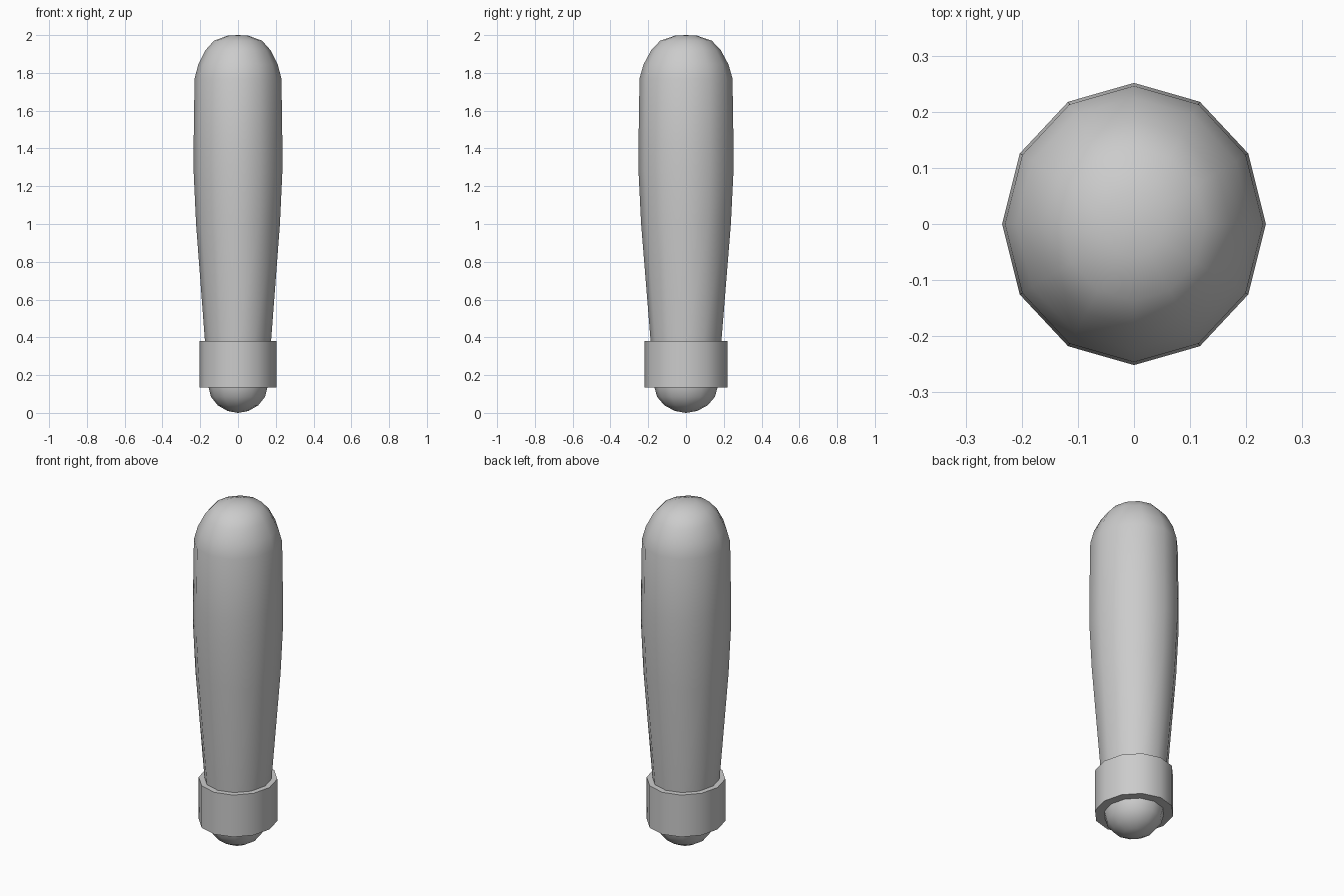
import bpy, bmesh, math

old = bpy.data.objects.get("Cube")
if old:
    bpy.data.objects.remove(old, do_unlink=True)

SIDES = 12
DEPTH = 1.07  # the cross-section is slightly deeper than wide

grey = bpy.data.materials.new("light_grey")
grey.use_nodes = True
colour = (0.6, 0.6, 0.6, 1)
grey.diffuse_color = colour
grey.node_tree.nodes["Principled BSDF"].inputs["Base Color"].default_value = colour


def lathe(name, profile, closed=False):
    """Spin a (radius, height) profile into a twelve-sided solid."""
    bm = bmesh.new()
    verts = [bm.verts.new((r, 0, z)) for r, z in profile]
    pairs = list(zip(verts, verts[1:]))
    if closed:
        pairs.append((verts[-1], verts[0]))
    edges = [bm.edges.new(p) for p in pairs]
    bmesh.ops.spin(bm, geom=verts + edges, cent=(0, 0, 0), axis=(0, 0, 1),
                   angle=math.tau, steps=SIDES, use_merge=True)
    bmesh.ops.remove_doubles(bm, verts=bm.verts, dist=0.0005)
    bmesh.ops.scale(bm, vec=(1, DEPTH, 1), verts=bm.verts)
    bmesh.ops.recalc_face_normals(bm, faces=bm.faces)
    mesh = bpy.data.meshes.new(name)
    bm.to_mesh(mesh)
    bm.free()
    mesh.materials.append(grey)
    obj = bpy.data.objects.new(name, mesh)
    bpy.context.collection.objects.link(obj)
    bpy.ops.object.select_all(action="DESELECT")
    obj.select_set(True)
    bpy.context.view_layer.objects.active = obj
    bpy.ops.object.shade_smooth_by_angle(angle=math.radians(40))


# Tapered grip with rounded ends
lathe("handle", [(0, 0), (0.055, 0.01), (0.107, 0.04), (0.143, 0.085),
                 (0.156, 0.135), (0.175, 0.38), (0.222, 1.0), (0.235, 1.28),
                 (0.235, 1.42), (0.23, 1.77), (0.21, 1.845), (0.172, 1.92),
                 (0.128, 1.97), (0.055, 1.997), (0, 2)])

# Band around the narrow end
lathe("collar", [(0.155, 0.135), (0.205, 0.135), (0.205, 0.38), (0.17, 0.38)],
      closed=True)
